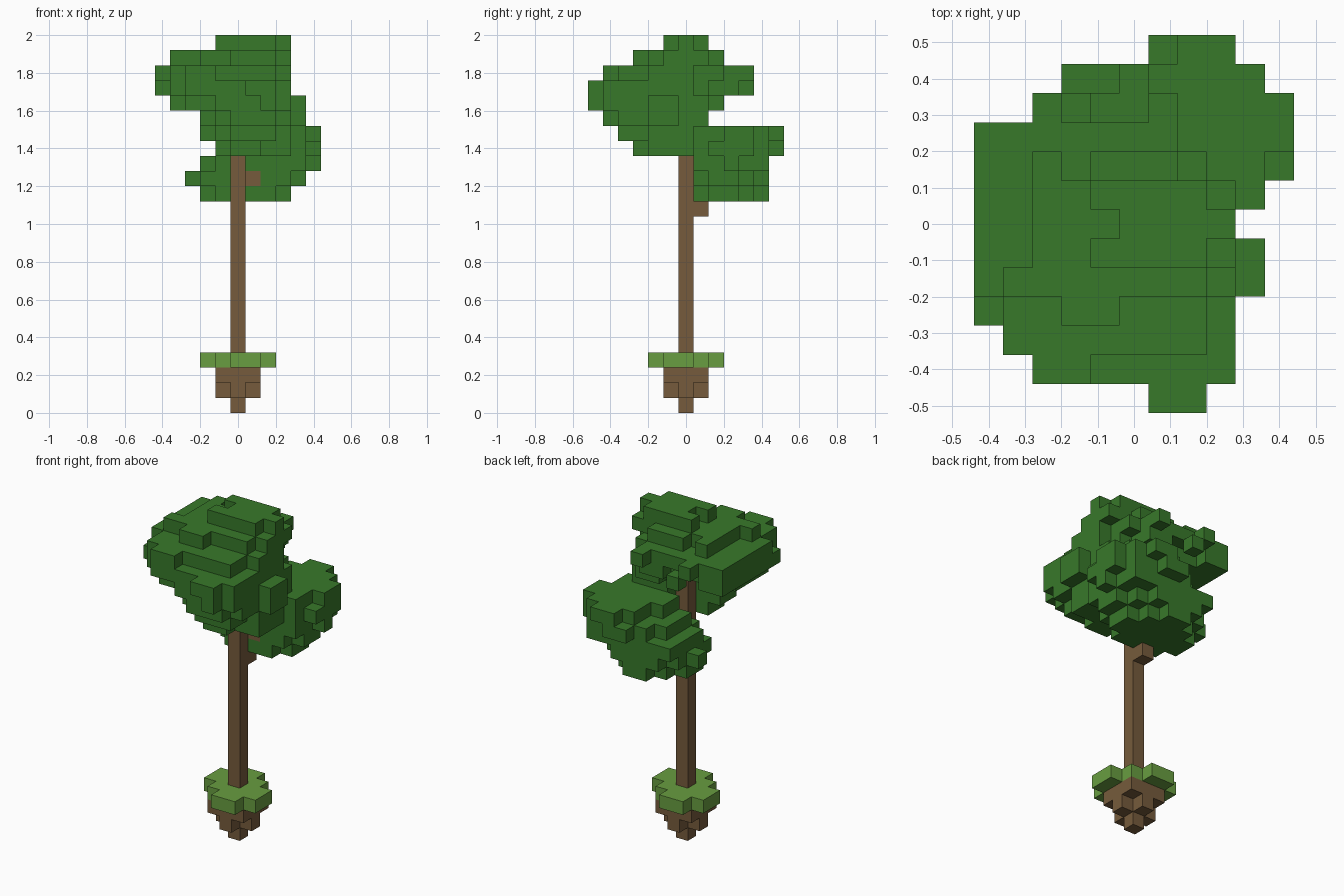
import bpy
import bmesh
from mathutils import Vector

SIZE = 0.08  # edge length of one block

cube = bpy.data.objects.get("Cube")
if cube:
    bpy.data.objects.remove(cube, do_unlink=True)


def make_material(name, rgb):
    mat = bpy.data.materials.new(name)
    mat.use_nodes = True
    color = (*rgb, 1.0)
    mat.diffuse_color = color
    mat.node_tree.nodes["Principled BSDF"].inputs["Base Color"].default_value = color
    return mat


brown = make_material("bark_brown", (0.18, 0.105, 0.045))
grass_green = make_material("grass_green", (0.14, 0.34, 0.052))
leaf_green = make_material("leaf_green", (0.039, 0.19, 0.023))

parts = {}      # part name -> (block set, material)
occupied = set()


def add_part(name, material):
    parts[name] = (set(), material)


def layer(name, level, *patches):
    """Fill block rectangles (x first, x last, y first, y last) on one level."""
    for x_first, x_last, y_first, y_last in patches:
        for x in range(x_first, x_last + 1):
            for y in range(y_first, y_last + 1):
                block = (x, y, level)
                if block not in occupied:
                    occupied.add(block)
                    parts[name][0].add(block)


def build_part(name):
    """Make a mesh holding only the exposed faces of the part's blocks."""
    blocks, material = parts[name]
    bm = bmesh.new()
    corners = {}

    def corner(position):
        key = tuple(round(value * 2) for value in position)
        if key not in corners:
            corners[key] = bm.verts.new(Vector(position) * SIZE)
        return corners[key]

    for block in sorted(blocks):
        center = Vector(block) + Vector((0, 0, 0.5))
        for axis in range(3):
            for sign in (-1, 1):
                normal = Vector((0, 0, 0))
                normal[axis] = sign
                neighbour = tuple(int(a + b) for a, b in zip(block, normal))
                if neighbour in occupied:
                    continue
                u = Vector((0, 0, 0))
                u[(axis + 1) % 3] = 0.5
                v = normal.cross(u)
                middle = center + normal * 0.5
                ring = (middle - u - v, middle + u - v, middle + u + v, middle - u + v)
                bm.faces.new([corner(p) for p in ring])
    mesh = bpy.data.meshes.new(name)
    bm.to_mesh(mesh)
    bm.free()
    mesh.materials.append(material)
    bpy.context.collection.objects.link(bpy.data.objects.new(name, mesh))


# Hanging clump of soil, tapering downward
add_part("soil", brown)
layer("soil", 0, (0, 0, 0, 0))
layer("soil", 1, (-1, 1, 0, 0), (0, 0, -1, 1))
layer("soil", 2, (-1, 1, -1, 1))

# Grass slab with a pinwheel outline
add_part("grass", grass_green)
layer("grass", 3, (-1, 1, -1, 1), (0, 1, -2, -2), (2, 2, -1, 0), (-1, 0, 2, 2), (-2, -2, 0, 1))

# Trunk with a short stepped branch
add_part("trunk", brown)
for level in range(4, 21):
    layer("trunk", level, (0, 0, 0, 0))
add_part("branch", brown)
layer("branch", 13, (0, 0, 1, 1))
layer("branch", 14, (0, 0, 1, 1))
layer("branch", 15, (1, 1, 1, 1))

# Lower crown, behind the trunk
low = "lower_crown"
add_part(low, leaf_green)
layer(low, 14, (-1, 2, 1, 4), (-2, -2, 2, 3), (3, 3, 2, 3), (0, 1, 5, 5))
layer(low, 15, (-2, 3, 1, 4), (-3, -3, 3, 3), (4, 4, 2, 3), (-1, 2, 5, 5))
layer(low, 16, (-1, 4, 1, 5), (-2, -2, 2, 5), (5, 5, 3, 3))
layer(low, 17, (1, 4, 1, 4), (-1, 0, 2, 4), (0, 4, 5, 5), (5, 5, 2, 4), (1, 2, 6, 6))
layer(low, 18, (1, 4, 1, 5), (0, 0, 2, 3), (5, 5, 3, 4), (2, 3, 6, 6))

# Upper crown, leaning toward the front and open behind the trunk
top = "upper_crown"
add_part(top, leaf_green)
layer(top, 17, (-1, 2, -2, -1), (1, 3, 0, 0), (0, 1, -3, -3), (3, 3, -2, -1))
layer(top, 18, (-1, 2, -3, -1), (-2, -2, -2, -1), (0, 2, -4, -4), (3, 3, -2, -1), (1, 3, 0, 1))
layer(top, 19, (-1, 2, -4, -1), (-2, -2, -3, -1), (0, 2, -5, -5), (3, 3, -4, -1),
      (1, 3, 0, 1), (4, 4, -2, -1))
layer(top, 20, (-3, 2, -4, 0), (-4, -4, -3, 0), (-1, 3, -5, -2), (2, 2, -6, -6),
      (3, 4, -2, -1), (1, 3, 0, 1), (1, 2, 2, 2))
layer(top, 21, (-5, 1, -3, 2), (-5, -4, 3, 3), (0, 1, 3, 3), (-4, 2, -4, 1),
      (-3, 3, -5, 0), (1, 2, -6, -6), (-2, -2, 4, 4))
layer(top, 22, (-5, 1, -2, 3), (2, 2, -4, 2), (3, 3, -2, 0),
      (-4, 1, -4, -3), (-3, -2, -5, -5), (-3, -3, 4, 4), (1, 1, 4, 4))
layer(top, 23, (-3, 3, -1, 1), (-4, 2, -2, -2), (-2, -1, -3, -3),
      (-1, 1, 2, 2), (-3, -3, 2, 2))
layer(top, 24, (0, 2, -1, 1), (3, 3, 0, 0), (-1, -1, -1, -1), (-1, -1, 1, 1))

for part_name in parts:
    build_part(part_name)
